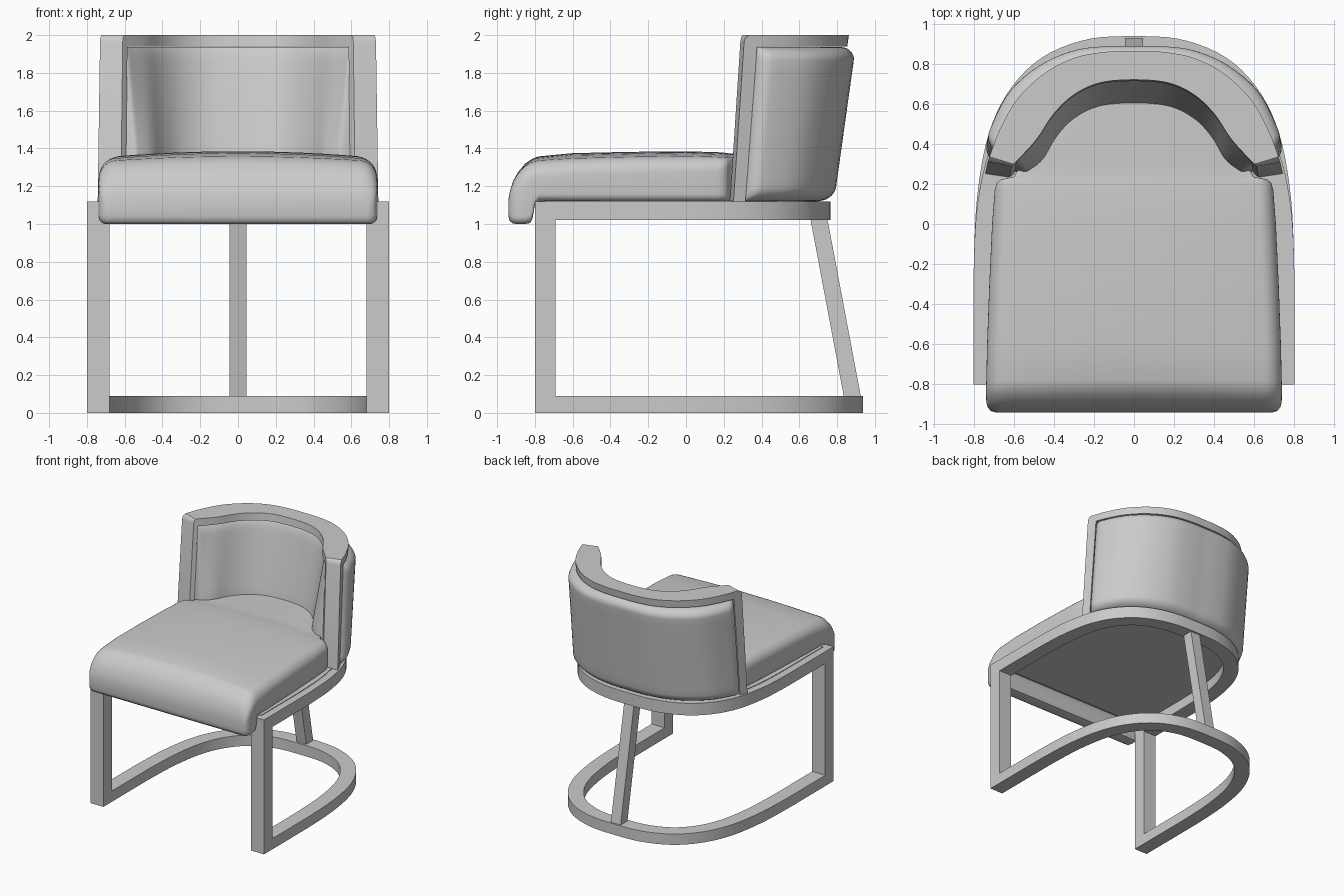
import bpy, bmesh, math
from mathutils import Vector

if "Cube" in bpy.data.objects:
    bpy.data.objects.remove(bpy.data.objects["Cube"], do_unlink=True)

grey = bpy.data.materials.new("plain grey")
grey.use_nodes = True
grey.diffuse_color = (0.6, 0.6, 0.6, 1)
grey.node_tree.nodes["Principled BSDF"].inputs["Base Color"].default_value = (0.6, 0.6, 0.6, 1)


def loft(name, sections, angle=35):
    """Skin a row of closed loops and cap both ends."""
    bm = bmesh.new()
    rows = [[bm.verts.new(p) for p in s] for s in sections]
    n = len(rows[0])
    for a, b in zip(rows, rows[1:]):
        for i in range(n):
            j = (i + 1) % n
            bm.faces.new((a[i], a[j], b[j], b[i]))
    bm.faces.new(rows[0])
    bm.faces.new(rows[-1])
    bmesh.ops.recalc_face_normals(bm, faces=bm.faces)
    mesh = bpy.data.meshes.new(name)
    bm.to_mesh(mesh)
    bm.free()
    mesh.materials.append(grey)
    ob = bpy.data.objects.new(name, mesh)
    bpy.context.collection.objects.link(ob)
    bpy.ops.object.select_all(action='DESELECT')
    ob.select_set(True)
    bpy.context.view_layer.objects.active = ob
    bpy.ops.object.shade_smooth_by_angle(angle=math.radians(angle))
    return ob


def mirrored(half):
    """Complete a half curve that ends on the centre line."""
    return [Vector(p) for p in half] + [Vector((-x, y)) for x, y in half[-2::-1]]


def spline(pts, f):
    """Point at fraction f of a smooth curve through pts."""
    t = min(max(f, 0), 1) * (len(pts) - 1)
    i = min(int(t), len(pts) - 2)
    t -= i
    b, c = pts[i], pts[i + 1]
    a = pts[i - 1] if i else 2 * b - c
    d = pts[i + 2] if i + 2 < len(pts) else 2 * c - b
    return 0.5 * (2 * b + (c - a) * t + (2 * a - 5 * b + 4 * c - d) * t * t
                  + (3 * b - a - 3 * c + d) * t ** 3)


# Curved runners: floor ring and seat ring, with mitred front ends
FRONT, MITRE, BAR = -0.8, -0.69, 0.12
U = mirrored([(0.8, -0.75), (0.8, -0.45), (0.798, -0.15), (0.78, 0.16), (0.725, 0.45),
              (0.62, 0.67), (0.46, 0.83), (0.24, 0.92), (0, 0.937)])


def runner_path(back, offset, n=72):
    """Plan curve of a runner, moved inwards by offset."""
    k = (back + 0.2) / (0.937 + 0.2)
    pts = [Vector((p.x, p.y if p.y < -0.2 else -0.2 + (p.y + 0.2) * k)) for p in U]
    out = []
    for i in range(n + 1):
        f = i / n
        t = (spline(pts, f + 0.004) - spline(pts, f - 0.004)).normalized()
        out.append(spline(pts, f) + Vector((-t.y, t.x)) * offset)
    return out


def runner(name, back, z_outer, z_inner):
    sections = []
    outer, inner = runner_path(back, 0), runner_path(back, BAR)
    for i, (p, q) in enumerate(zip(outer, inner)):
        end = i in (0, len(outer) - 1)
        ya, yb = (FRONT, MITRE) if end else (None, None)
        sections.append([(v.x, v.y if y is None else y, z) for v, y, z in
                         ((p, ya, z_outer), (p, yb, z_inner), (q, yb, z_inner), (q, ya, z_outer))])
    loft(name, sections)


runner("floor_runner", 0.937, 0, 0.09)
runner("seat_runner", 0.765, 1.12, 1.02)

# Front legs, mitred into the runners
for side, name in ((1, "left"), (-1, "right")):
    loft(name + "_front_leg", [[(side * x, FRONT, 0), (side * x, MITRE, 0.09),
                                (side * x, MITRE, 1.02), (side * x, FRONT, 1.12)]
                               for x in (0.8 - BAR, 0.8)])

# Slanted rear leg
loft("rear_leg", [[(x, 0.835, 0.09), (x, 0.925, 0.09), (x, 0.75, 1.02), (x, 0.66, 1.02)]
                  for x in (-0.045, 0.045)])

# Board closing the seat runner
board = runner_path(0.765, 0.06)
loft("seat_board", [[(p.x, p.y, z) for p in board] for z in (1.105, 1.125)])


# Seat cushion with a drooping front lip
def cushion_section(y, w, z0, z1, rt):
    rt = min(rt, (z1 - z0) * 0.6)
    rb = min(0.04, (z1 - z0) * 0.35)
    half = []
    for i in range(7):
        a = math.pi / 2 * i / 6
        half.append((w - rb + rb * math.sin(a), z0 + rb - rb * math.cos(a)))
    for i in range(9):
        a = math.pi / 2 * i / 8
        half.append((w - rt + rt * math.cos(a), z1 - rt + rt * math.sin(a)))
    half += [((w - rt) * k / 6, z1) for k in range(5, 0, -1)]
    crown = 0.035 * min(1, (y + 0.94) / 0.2)
    mid = (z0 + z1) / 2
    half = [(x, z + (crown * (1 - (x / 0.74) ** 2) if z > mid else 0)) for x, z in half]
    return ([(x, y, z) for x, z in half] + [(0, y, z1 + crown)]
            + [(-x, y, z) for x, z in reversed(half)])


ROWS = [(-0.94, 0.69, 1.04, 1.13, 0.05), (-0.933, 0.715, 1.015, 1.17, 0.06),
        (-0.915, 0.73, 1.002, 1.225, 0.08), (-0.89, 0.737, 1, 1.265, 0.09),
        (-0.85, 0.738, 1, 1.305, 0.09), (-0.825, 0.738, 1.005, 1.318, 0.09),
        (-0.812, 0.738, 1.03, 1.323, 0.09), (-0.802, 0.738, 1.09, 1.326, 0.09),
        (-0.78, 0.737, 1.12, 1.33, 0.09), (-0.6, 0.733, 1.12, 1.34, 0.08),
        (-0.3, 0.722, 1.12, 1.347, 0.08), (0, 0.708, 1.12, 1.35, 0.08),
        (0.17, 0.695, 1.12, 1.345, 0.07), (0.205, 0.685, 1.12, 1.342, 0.06),
        (0.222, 0.665, 1.12, 1.34, 0.05), (0.235, 0.6, 1.12, 1.338, 0.02),
        (0.3, 0.56, 1.12, 1.338, 0.02), (0.38, 0.48, 1.12, 1.337, 0.02),
        (0.48, 0.4, 1.12, 1.336, 0.02), (0.57, 0.3, 1.12, 1.335, 0.02),
        (0.62, 0.17, 1.12, 1.335, 0.02)]
loft("seat_cushion", [cushion_section(*r) for r in ROWS], 50)

# Backrest space: f runs round the curve, d from outside (0) to inside (1)
OUTER = mirrored([(0.73, 0.31), (0.675, 0.46), (0.585, 0.62), (0.45, 0.75),
                  (0.3, 0.828), (0.15, 0.858), (0, 0.862)])
INNER = mirrored([(0.61, 0.29), (0.555, 0.345), (0.48, 0.43), (0.4, 0.55),
                  (0.3, 0.645), (0.17, 0.705), (0, 0.72)])


def back_point(f, d, z):
    p = spline(OUTER, f).lerp(spline(INNER, f), d)
    h = 2 - z
    lean = 0.065 + 0.075 * min(max((p.y - 0.3) / 0.55, 0), 1)
    return (p.x * (1 + 0.02 * h), p.y - h * lean, z)


# Backrest frame: two posts joined by a top rail
POST = 0.04
path = [(0, 1.12, POST, 1.12), (0, 1.965, POST, 1.93), (0.004, 1.988, POST, 1.938),
        (0.014, 2, POST + 0.002, 1.94)]
path += [(0.06 + 0.44 * i / 24, 2, 0.06 + 0.44 * i / 24, 1.94) for i in range(25)]
path += [(1 - fo, zo, 1 - fi, zi) for fo, zo, fi, zi in path[-2::-1]]
loft("back_frame", [[back_point(fo, 0, zo), back_point(fo, 1, zo),
                     back_point(fi, 1, zi), back_point(fi, 0, zi)] for fo, zo, fi, zi in path])


# Upholstered back, bulging out of both sides of the frame
def roll(e, r):
    return math.sqrt(1 - (1 - min(e / r, 1)) ** 2)


def spread(n, edge, r):
    """Fractions 0..1 packed tightly into both rolled edges."""
    rim = [r * (1 - math.cos(math.pi / 2 * i / edge)) for i in range(edge)]
    return rim + [r + (1 - 2 * r) * i / n for i in range(n + 1)] + [1 - v for v in reversed(rim)]


LOW, HIGH, R = 1.122, 1.937, 0.09
sections = []
for g in spread(44, 7, 0.035):
    f = POST + (1 - 2 * POST) * g
    side = roll(min(g, 1 - g), 0.035)
    outside, inside = [], []
    for v in spread(12, 7, R):
        z = LOW + (HIGH - LOW) * v
        b = side * roll(min(v, 1 - v), R)
        outside.append(back_point(f, 0.25 - 0.56 * b, z))
        swell = 0.1 + 0.4 * min((1 - v) / 0.68, 1)
        inside.append(back_point(f, 0.8 + swell * b, z))
    sections.append(outside + inside[::-1])
loft("back_cushion", sections, 50)
